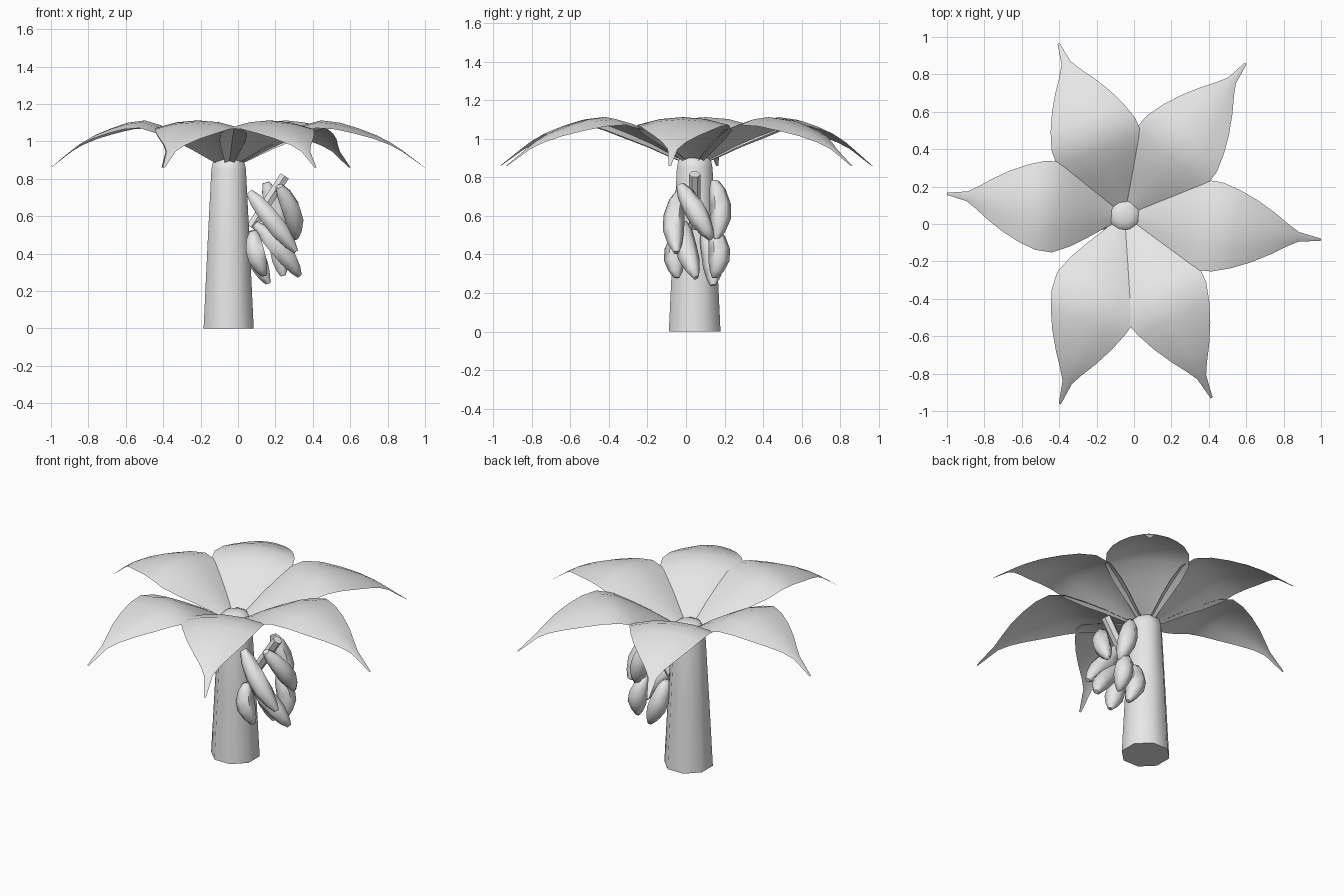
import bpy, bmesh, math
from mathutils import Vector

cube = bpy.data.objects.get("Cube")
if cube:
    bpy.data.objects.remove(cube)

grey = bpy.data.materials.new("light_grey")
grey.use_nodes = True
grey.diffuse_color = (0.8, 0.8, 0.8, 1)
grey.node_tree.nodes["Principled BSDF"].inputs["Base Color"].default_value = (0.8, 0.8, 0.8, 1)

CENTRE = Vector((-0.05, 0.045, 0))


def finish(name, bm, angle):
    """Turn a bmesh into a named, smooth-shaded object."""
    mesh = bpy.data.meshes.new(name)
    bm.to_mesh(mesh)
    bm.free()
    mesh.materials.append(grey)
    obj = bpy.data.objects.new(name, mesh)
    bpy.context.collection.objects.link(obj)
    bpy.ops.object.select_all(action='DESELECT')
    obj.select_set(True)
    bpy.context.view_layer.objects.active = obj
    bpy.ops.object.shade_smooth_by_angle(angle=math.radians(angle))
    return obj


def tube(name, points, radii, sides, angle=50):
    """Closed tube through the points with one radius for each."""
    bm = bmesh.new()
    axis = (points[-1] - points[0]).normalized()
    side = axis.cross(Vector((0, 1, 0))).normalized()
    other = axis.cross(side)
    rings = []
    for p, r in zip(points, radii):
        turns = [2 * math.pi * (i + 0.5) / sides for i in range(sides)]
        rings.append([bm.verts.new(p + r * (side * math.cos(a) + other * math.sin(a))) for a in turns])
    for low, high in zip(rings, rings[1:]):
        for i in range(sides):
            j = (i + 1) % sides
            bm.faces.new((low[i], low[j], high[j], high[i]))
    bm.faces.new(rings[0])
    bm.faces.new(rings[-1])
    bmesh.ops.recalc_face_normals(bm, faces=bm.faces)
    return finish(name, bm, angle)


# Tapered trunk with a rounded crown
trunk = [(0, 0.145), (0.45, 0.122), (0.85, 0.1), (0.885, 0.092), (0.91, 0.07), (0.922, 0.04)]
tube("trunk", [CENTRE + Vector((0, 0, z)) for z, r in trunk], [r for z, r in trunk], 8)

# Leaf stations: distance along the rib, half width, height
STATIONS = [(0.0, 0.02, 0.86), (0.1, 0.075, 0.915), (0.2, 0.14, 0.98), (0.3, 0.2, 1.035),
            (0.4, 0.243, 1.085), (0.5, 0.24, 1.112), (0.6, 0.21, 1.1), (0.7, 0.167, 1.07),
            (0.8, 0.112, 1.032), (0.88, 0.06, 0.99), (0.94, 0.026, 0.95), (1.06, 0.006, 0.86)]


def leaf(name, degrees, length):
    """Drooping pointed leaf, arched across its rib."""
    a = math.radians(degrees)
    along = Vector((math.cos(a), math.sin(a), 0))
    across = Vector((-along.y, along.x, 0))
    bm = bmesh.new()
    rows = []
    for d, w, z in STATIONS:
        row = []
        for s in (-1, -0.5, 0, 0.5, 1):
            p = CENTRE + along * d * length / 1.06 + across * w * s
            p.z = z - 0.17 * w * s * s
            row.append(bm.verts.new(p))
        rows.append(row)
    for near, far in zip(rows, rows[1:]):
        for i in range(4):
            bm.faces.new((near[i], far[i], far[i + 1], near[i + 1]))
    finish(name, bm, 60)


LEAVES = [(111, 0.985), (51.5, 1.04), (-7, 1.057), (-64.5, 1.08), (-109, 1.065), (173, 0.957)]
for n, (degrees, length) in enumerate(LEAVES, 1):
    leaf(f"leaf_{n}", degrees, length)

# Stalk of the fruit bunch
tube("bunch_stalk", [Vector((0.07, 0.045, 0.54)), Vector((0.25, 0.045, 0.815))], [0.03, 0.03], 6, 30)

# Curved fruits bowed away from the bunch axis
FRUITS = [((0.06, -0.03, 0.73), (0.31, -0.05, 0.41)),
          ((0.22, -0.03, 0.76), (0.31, 0.13, 0.48)),
          ((0.15, 0.15, 0.78), (0.24, 0.16, 0.48)),
          ((0.09, -0.01, 0.56), (0.33, 0.05, 0.28)),
          ((0.07, 0.1, 0.52), (0.16, 0.14, 0.24)),
          ((0.08, -0.03, 0.52), (0.14, -0.05, 0.28)),
          ((0.19, 0.15, 0.53), (0.24, 0.15, 0.28))]
bunch_axis = Vector((0.18, 0.045, 0))
for n, (top, tip) in enumerate(FRUITS, 1):
    top, tip = Vector(top), Vector(tip)
    out = (top + tip) / 2 - bunch_axis
    out.z = 0
    out = out.normalized() * 0.025
    steps = (0, 0.15, 0.4, 0.65, 0.87, 1)
    path = [top.lerp(tip, t) + out * math.sin(math.pi * t) for t in steps]
    tube(f"fruit_{n}", path, [0.022, 0.043, 0.055, 0.055, 0.036, 0.015], 6, 60)
